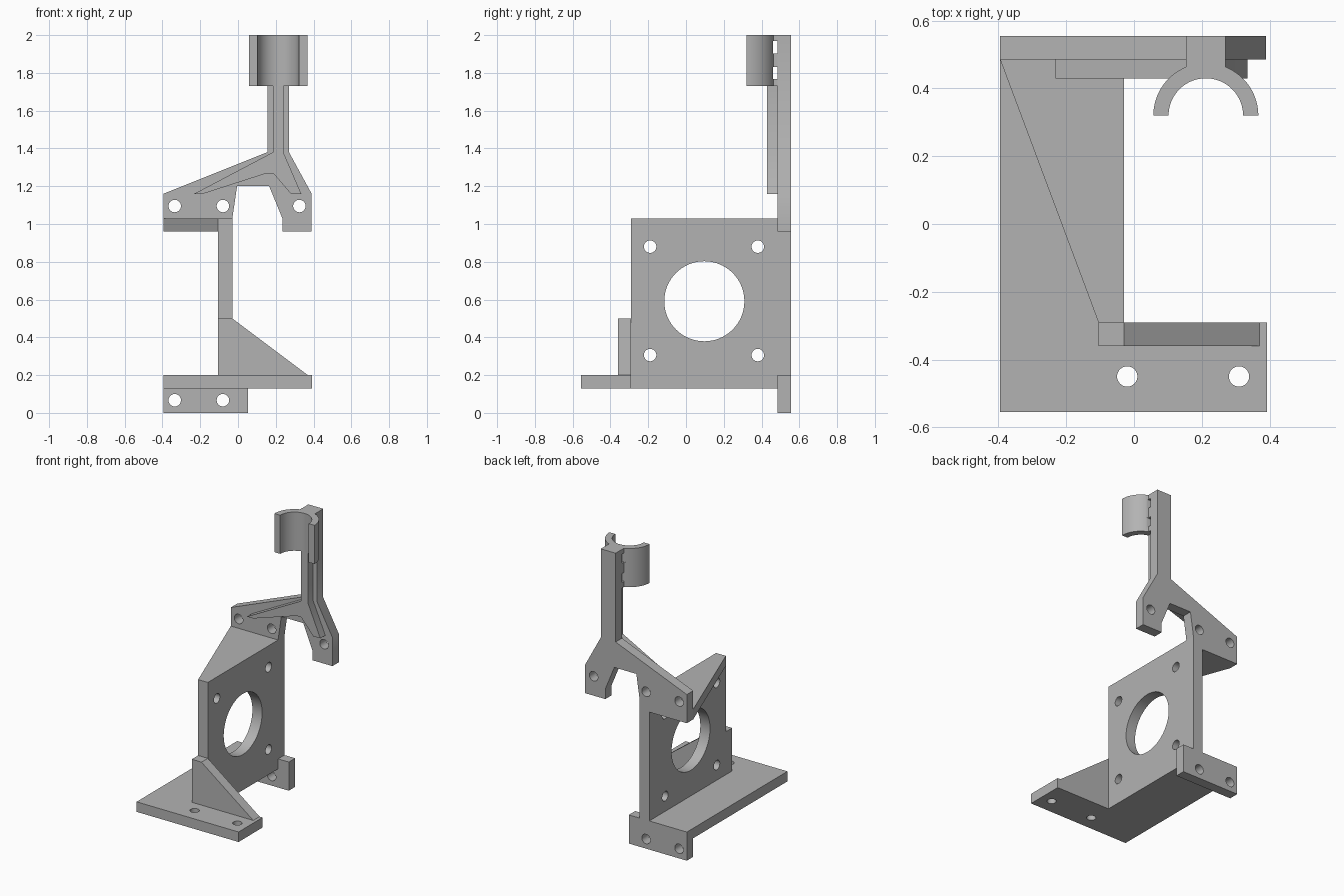
import bpy, bmesh, math

cube = bpy.data.objects.get("Cube")
if cube:
    bpy.data.objects.remove(cube, do_unlink=True)

grey = bpy.data.materials.new("light grey plastic")
grey.use_nodes = True
grey.diffuse_color = (0.45, 0.45, 0.45, 1)
grey.node_tree.nodes["Principled BSDF"].inputs["Base Color"].default_value = grey.diffuse_color

# Where a 2D outline point lands for each extrusion axis
PLACE = {
    "x": lambda p, d: (d, p[0], p[1]),
    "y": lambda p, d: (p[0], d, p[1]),
    "z": lambda p, d: (p[0], p[1], d),
}


def arc(cx, cy, r, start=0.0, end=360.0, n=48):
    steps = n if end - start == 360 else n - 1
    angles = [math.radians(start + (end - start) * i / steps) for i in range(n)]
    return [(cx + r * math.cos(a), cy + r * math.sin(a)) for a in angles]


def rect(a0, b0, a1, b1):
    return [(a0, b0), (a1, b0), (a1, b1), (a0, b1)]


def prism(name, outlines, axis, lo, hi):
    """Extrude closed outlines along an axis from lo to hi."""
    bm = bmesh.new()
    for pts in outlines:
        ends = [[bm.verts.new(PLACE[axis](p, d)) for p in pts] for d in (lo, hi)]
        bm.faces.new(ends[0])
        bm.faces.new(ends[1][::-1])
        for i in range(len(pts)):
            j = (i + 1) % len(pts)
            bm.faces.new((ends[0][j], ends[0][i], ends[1][i], ends[1][j]))
    bmesh.ops.recalc_face_normals(bm, faces=bm.faces)
    mesh = bpy.data.meshes.new(name)
    bm.to_mesh(mesh)
    bm.free()
    mesh.materials.append(grey)
    obj = bpy.data.objects.new(name, mesh)
    bpy.context.collection.objects.link(obj)
    return obj


def activate(obj):
    bpy.ops.object.select_all(action="DESELECT")
    obj.select_set(True)
    bpy.context.view_layer.objects.active = obj


def part(name, outline, axis, lo, hi, holes=(), cut_axis=None, cut_lo=None, cut_hi=None):
    """A solid plate with optional holes cut through it."""
    obj = prism(name, [outline], axis, lo, hi)
    activate(obj)
    if holes:
        cutter = prism(name + "_cutter", holes, cut_axis or axis,
                       lo - 0.1 if cut_lo is None else cut_lo,
                       hi + 0.1 if cut_hi is None else cut_hi)
        cutter.hide_render = True
        mod = obj.modifiers.new("holes", "BOOLEAN")
        mod.operation = "DIFFERENCE"
        mod.solver = "EXACT"
        mod.object = cutter
        activate(obj)
        bpy.ops.object.modifier_apply(modifier=mod.name)
        bpy.data.objects.remove(cutter, do_unlink=True)
    bpy.ops.object.shade_smooth_by_angle(angle=math.radians(30))
    return obj


BACK, WALL = 0.555, 0.485          # rear face and front face of the rear frame
LEFT, MID, RIGHT = -0.395, -0.105, -0.03
BOLT = 0.033

# L-shaped base with two mounting holes
part("base_plate",
     [(LEFT, -BACK), (0.393, -BACK), (0.393, -0.29), (RIGHT, -0.29), (RIGHT, WALL), (LEFT, WALL)],
     "z", 0.13, 0.2, [arc(x, -0.45, 0.03, n=32) for x in (-0.02, 0.31)])

# Upright motor plate: large bore and four bolt holes
part("motor_plate", rect(-0.29, 0.2, BACK, 1.03), "x", MID, RIGHT,
     [arc(0.097, 0.591, 0.212, n=64)]
     + [arc(y, z, BOLT, n=32) for y in (-0.19, 0.38) for z in (0.306, 0.88)])

# Triangular braces
part("front_brace", [(MID, 0.2), (0.37, 0.2), (RIGHT, 0.5), (MID, 0.5)], "y", -0.36, -0.29)
part("top_brace", [(MID, -0.29), (MID, WALL), (LEFT, WALL)], "z", 0.96, 1.03)

# Lower rear tab
part("lower_tab", rect(LEFT, 0, 0.053, 0.2), "y", WALL, BACK,
     [arc(x, 0.067, BOLT, n=32) for x in (-0.335, -0.08)])

# Rear frame: two legs joining in a tall post
part("rear_frame",
     [(LEFT, 0.96), (MID, 0.96), (MID, 1.03), (RIGHT, 1.03), (-0.005, 1.2), (0.165, 1.2),
      (0.235, 1.03), (0.235, 0.96), (0.39, 0.96), (0.39, 1.16), (0.27, 1.38), (0.27, 2),
      (0.155, 2), (0.155, 1.38), (LEFT, 1.16)],
     "y", WALL, BACK, [arc(x, 1.095, BOLT, n=32) for x in (-0.335, -0.08, 0.325)])

# Raised stiffening rib on the frame
part("stiffening_rib",
     [(-0.232, 1.16), (-0.185, 1.16), (0.15, 1.268), (0.187, 1.268), (0.28, 1.16),
      (0.335, 1.16), (0.24, 1.38), (0.24, 1.73), (0.185, 1.73), (0.185, 1.38)],
     "y", 0.43, WALL)

# Open half-ring holder with a neck, slotted for ties
CX, CY, OUTER, INNER, HALF = 0.212, 0.32, 0.155, 0.11, 0.058
neck = math.degrees(math.acos(HALF / OUTER))
outline = (arc(CX, CY, OUTER, 0, neck, 16)
           + [(CX + HALF, WALL), (CX - HALF, WALL)]
           + arc(CX, CY, OUTER, 180 - neck, 180, 16)
           + arc(CX, CY, INNER, 0, 180, 40)[::-1])
part("half_ring_holder", outline, "z", 1.73, 2,
     [rect(0.46, z, 0.495, z + 0.065) for z in (1.767, 1.903)], "x", 0, 0.45)
